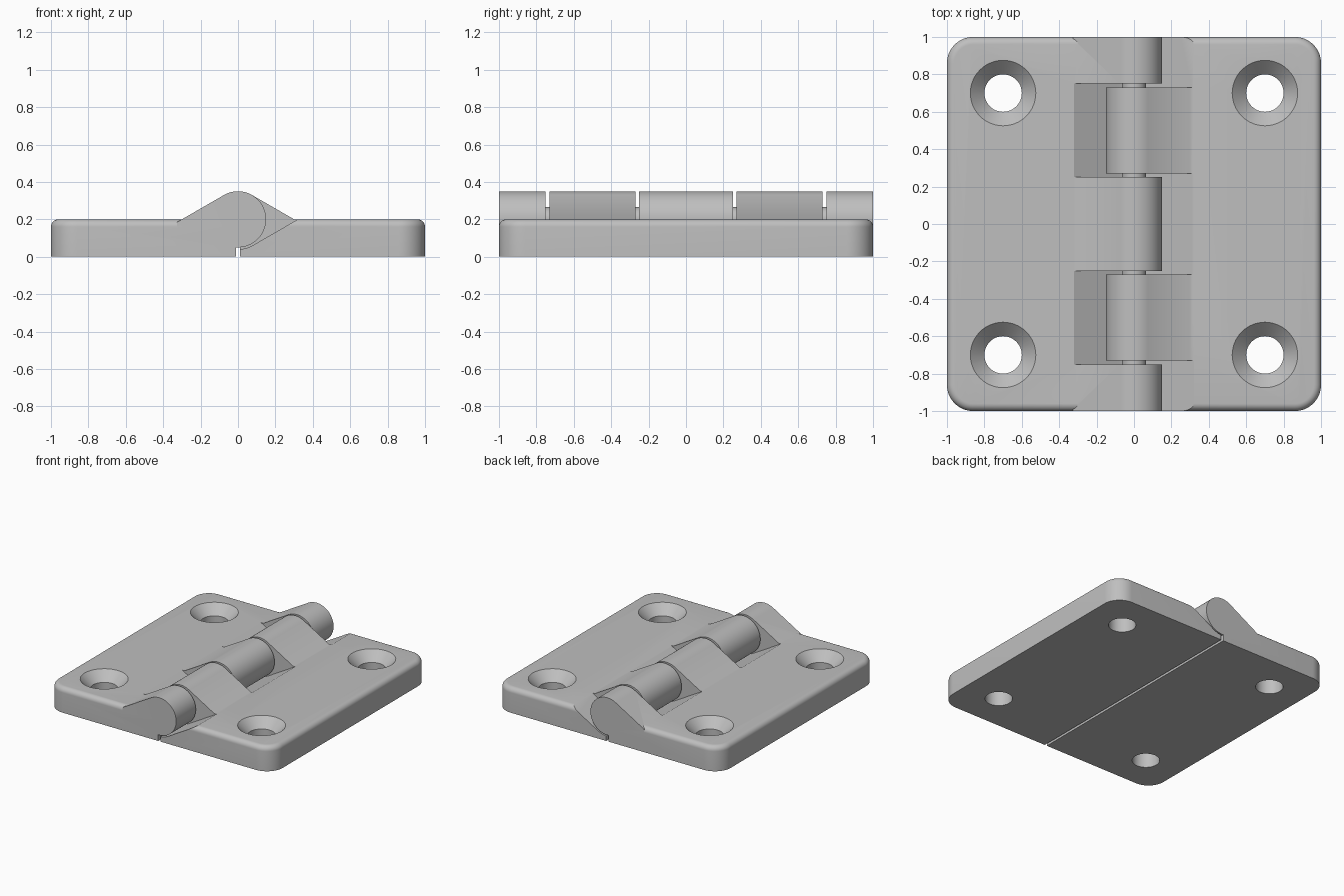
import bpy, bmesh
from math import sin, cos, pi, radians, tan

cube = bpy.data.objects.get("Cube")
if cube:
    bpy.data.objects.remove(cube, do_unlink=True)

AXIS_Z, KNUCKLE_R, CLEAR_R, PIN_R = 0.2, 0.15, 0.16, 0.065
PLATE_H, FILLET, CORNER, GAP = 0.2, 0.04, 0.14, 0.01
HOLE_POS, HOLE_R, SINK_R = 0.7, 0.1, 0.175

grey = bpy.data.materials.new("light grey")
grey.use_nodes = True
grey.diffuse_color = (0.52, 0.52, 0.52, 1)
grey.node_tree.nodes["Principled BSDF"].inputs["Base Color"].default_value = grey.diffuse_color


def arc(cx, cy, r, start, end, n):
    angles = [radians(start + (end - start) * i / n) for i in range(n + 1)]
    return [(cx + r * cos(a), cy + r * sin(a)) for a in angles]


def loft(bm, rings):
    """Closed solid through rings with equal point counts."""
    loops = [[bm.verts.new(p) for p in ring] for ring in rings]
    n = len(loops[0])
    for a, b in zip(loops, loops[1:]):
        for i in range(n):
            j = (i + 1) % n
            bm.faces.new((a[i], a[j], b[j], b[i]))
    bm.faces.new(loops[0][::-1])
    bm.faces.new(loops[-1])


def prism(bm, profile, y0, y1):
    loft(bm, [[(x, y, z) for x, z in profile] for y in (y0, y1)])


def make_object(name, bm, side=1):
    for v in bm.verts:
        v.co.x *= side
    bmesh.ops.recalc_face_normals(bm, faces=bm.faces)
    mesh = bpy.data.meshes.new(name)
    bm.to_mesh(mesh)
    bm.free()
    mesh.materials.append(grey)
    obj = bpy.data.objects.new(name, mesh)
    bpy.context.collection.objects.link(obj)
    return obj


def activate(obj):
    bpy.ops.object.select_all(action='DESELECT')
    obj.select_set(True)
    bpy.context.view_layer.objects.active = obj


def combine(obj, tool, operation):
    mod = obj.modifiers.new(operation, 'BOOLEAN')
    mod.operation, mod.solver, mod.object = operation, 'EXACT', tool
    activate(obj)
    bpy.ops.object.modifier_apply(modifier=mod.name)
    bpy.data.objects.remove(tool, do_unlink=True)


def plate_ring(inset, z):
    c, r = 1 - CORNER, CORNER - inset
    pts = [(GAP, inset - 1)] + arc(c, -c, r, -90, 0, 12) + arc(c, c, r, 0, 90, 12) + [(GAP, 1 - inset)]
    return [(x, y, z) for x, y in pts]


def circle_ring(cx, cy, r, z):
    return [(x, y, z) for x, y in arc(cx, cy, r, 0, 360, 48)[:-1]]


def leaf(name, side, knuckles, pockets):
    # Plate with rounded outer corners and a filleted top edge
    plate = bmesh.new()
    rings = [plate_ring(0, 0)]
    for i in range(9):
        t = i / 8 * pi / 2
        rings.append(plate_ring(FILLET * (1 - cos(t)), PLATE_H - FILLET * (1 - sin(t))))
    loft(plate, rings)
    plate = make_object(name, plate, side)

    # Clearance pockets for the other leaf, and countersunk screw holes
    cuts = bmesh.new()
    reach, rise = CLEAR_R * 2, 0.1
    profile = [(-0.1, AXIS_Z - CLEAR_R)] + arc(0, AXIS_Z, CLEAR_R, -90, -60, 10)
    profile += [(reach + rise / tan(pi / 6), AXIS_Z + rise), (-0.1, AXIS_Z + rise)]
    for y0, y1 in pockets:
        prism(cuts, profile, y0, y1)
    sink = SINK_R - HOLE_R
    for y in (-HOLE_POS, HOLE_POS):
        loft(cuts, [circle_ring(HOLE_POS, y, r, z) for r, z in (
            (HOLE_R, -0.1), (HOLE_R, PLATE_H - sink), (SINK_R + 0.1, PLATE_H + 0.1))])
    combine(plate, make_object("cutter", cuts, side), 'DIFFERENCE')

    # Knuckles: round barrel with a tangent ramp down to the plate
    barrels = bmesh.new()
    foot = KNUCKLE_R * 2 + 0.026
    profile = arc(0, AXIS_Z, KNUCKLE_R, 270, 60, 56)
    profile += [(foot, AXIS_Z - 0.015), (foot, 0.1), (0.05, 0.1), (0.05, AXIS_Z - KNUCKLE_R)]
    for y0, y1 in knuckles:
        prism(barrels, profile, y0, y1)
    combine(plate, make_object("knuckles", barrels, side), 'UNION')
    activate(plate)
    bpy.ops.object.shade_smooth_by_angle(angle=radians(30))


leaf("right_leaf", -1,
     knuckles=[(-1, -0.75), (-0.25, 0.25), (0.75, 1)],
     pockets=[(-0.75, -0.25), (0.25, 0.75)])
leaf("left_leaf", 1,
     knuckles=[(-0.73, -0.27), (0.27, 0.73)],
     pockets=[(-1.1, -0.73), (-0.27, 0.27), (0.73, 1.1)])

# Hinge pin, seen in the slits between knuckles
pin = bmesh.new()
prism(pin, arc(0, AXIS_Z, PIN_R, 0, 360, 32)[:-1], -0.8, 0.8)
activate(make_object("hinge_pin", pin))
bpy.ops.object.shade_smooth_by_angle(angle=radians(30))
